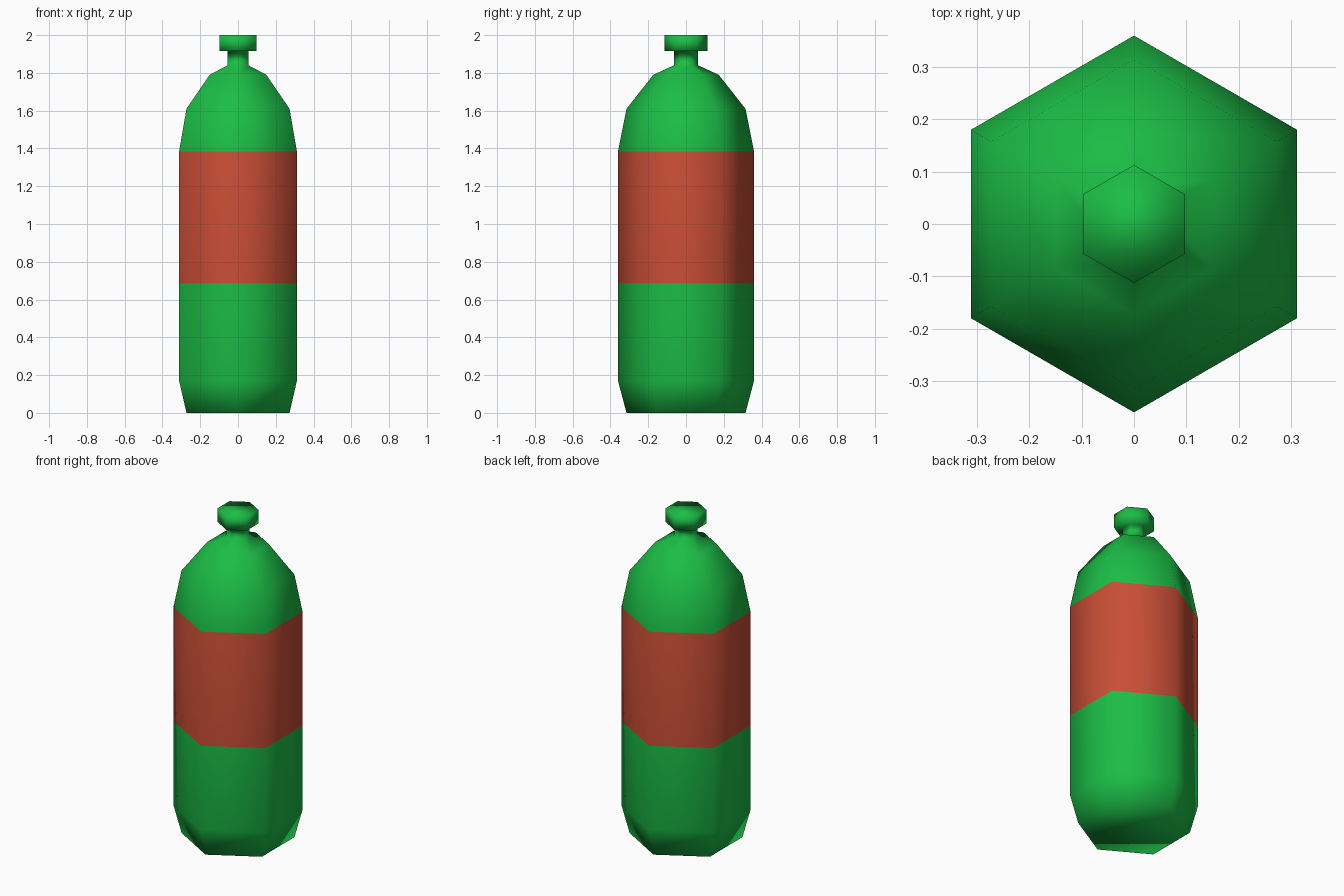
import bpy, bmesh, math

if "Cube" in bpy.data.objects:
    bpy.data.objects.remove(bpy.data.objects["Cube"])

SIDES = 6


def material(name, color):
    m = bpy.data.materials.new(name)
    m.diffuse_color = (*color, 1.0)
    m.use_nodes = True
    m.node_tree.nodes["Principled BSDF"].inputs["Base Color"].default_value = m.diffuse_color
    return m


green = material("green", (0.011, 0.51, 0.061))
red = material("red", (0.58, 0.075, 0.036))

# Profile from base to cap: (corner radius, height, material of the band above)
profile = [
    (0.315, 0.0, 0),    # base
    (0.36, 0.17, 0),    # lower body
    (0.36, 0.685, 1),   # label
    (0.36, 1.385, 0),   # shoulder
    (0.315, 1.61, 0),
    (0.173, 1.79, 0),
    (0.064, 1.84, 0),   # neck
    (0.064, 1.915, 0),  # cap underside
    (0.113, 1.915, 0),  # cap side
    (0.113, 2.0, 0),
]

# Six-sided bottle with label and cap in one smooth shell
bm = bmesh.new()
rings = []
for r, z, _ in profile:
    angles = [math.pi / 2 + 2 * math.pi * i / SIDES for i in range(SIDES)]
    rings.append([bm.verts.new((r * math.cos(a), r * math.sin(a), z)) for a in angles])
for low, high, (_, _, mat) in zip(rings, rings[1:], profile):
    for i in range(SIDES):
        j = (i + 1) % SIDES
        bm.faces.new((low[i], low[j], high[j], high[i])).material_index = mat
bm.faces.new(rings[0][::-1])
bm.faces.new(rings[-1])
for f in bm.faces:
    f.smooth = True

mesh = bpy.data.meshes.new("bottle")
bm.to_mesh(mesh)
bm.free()
mesh.materials.append(green)
mesh.materials.append(red)
bottle = bpy.data.objects.new("bottle", mesh)
bpy.context.collection.objects.link(bottle)
